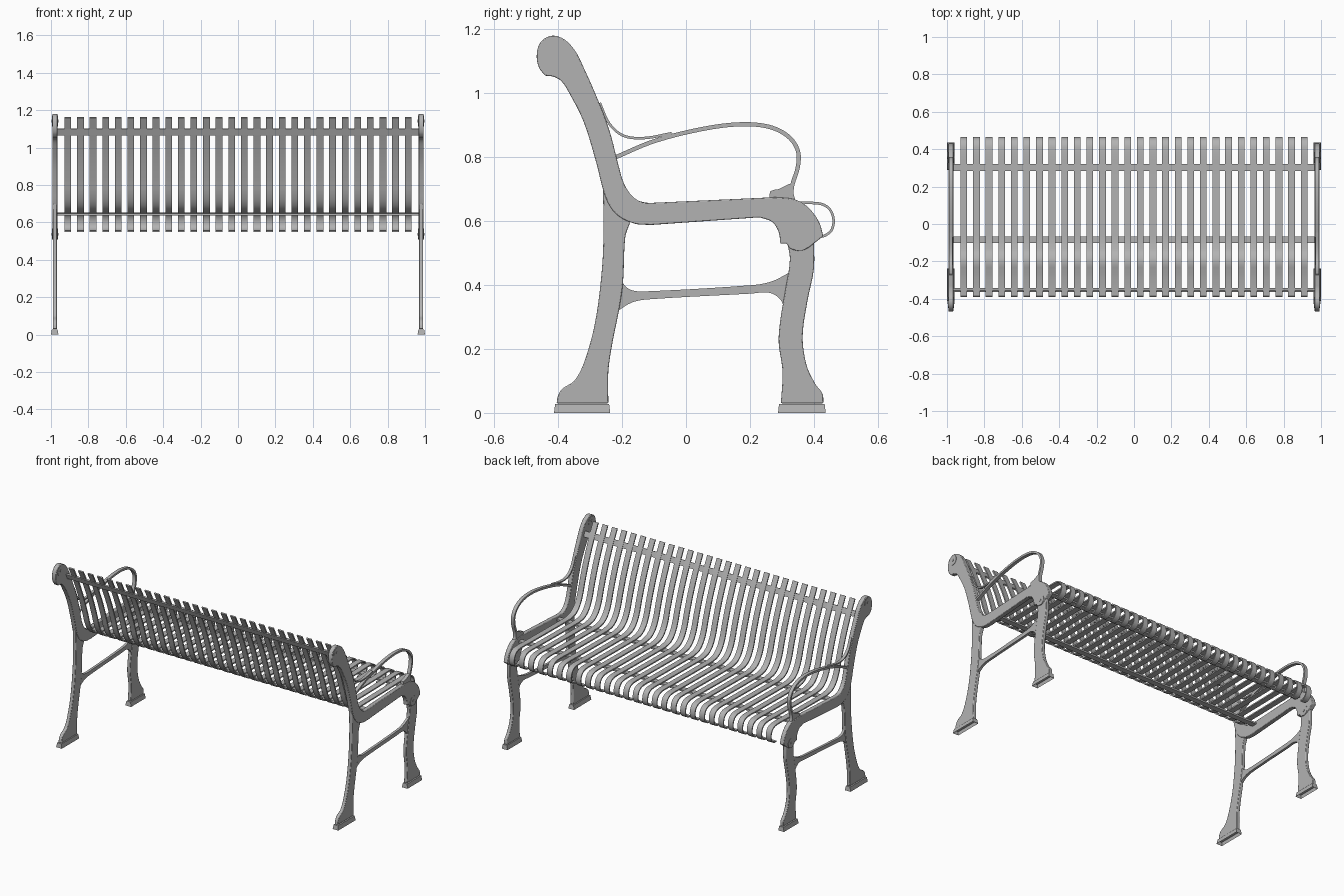
import bpy
import bmesh
import math
from mathutils import Vector, Matrix
from mathutils.geometry import interpolate_bezier

cube = bpy.data.objects.get("Cube")
if cube:
    bpy.data.objects.remove(cube, do_unlink=True)

metal = bpy.data.materials.new("grey metal")
metal.use_nodes = True
grey = (0.45, 0.45, 0.45, 1)
metal.diffuse_color = grey
for node in metal.node_tree.nodes:
    if node.type == 'BSDF_PRINCIPLED':
        node.inputs["Base Color"].default_value = grey


def finish(name, bm, mirror=True, bevel=0):
    bmesh.ops.recalc_face_normals(bm, faces=bm.faces)
    mesh = bpy.data.meshes.new(name)
    bm.to_mesh(mesh)
    bm.free()
    mesh.materials.append(metal)
    obj = bpy.data.objects.new(name, mesh)
    bpy.context.collection.objects.link(obj)
    if bevel:
        mod = obj.modifiers.new("edge softening", 'BEVEL')
        mod.width = bevel
        mod.segments = 2
        mod.limit_method = 'ANGLE'
        mod.angle_limit = math.radians(60)
    if mirror:
        obj.modifiers.new("other side", 'MIRROR')
    bpy.ops.object.select_all(action='DESELECT')
    obj.select_set(True)
    bpy.context.view_layer.objects.active = obj
    bpy.ops.object.shade_smooth_by_angle(angle=math.radians(35))
    return obj


def smooth(points, steps=5):
    """Smooth curve through (y, z) points given in hundredths."""
    p = [Vector((a / 100, b / 100)) for a, b in points]
    out = [p[0]]
    for i in range(len(p) - 1):
        before, after = p[max(i - 1, 0)], p[min(i + 2, len(p) - 1)]
        span = (p[i + 1] - p[i]).length
        t0 = (p[i + 1] - before).normalized() * span / 3
        t1 = (after - p[i]).normalized() * span / 3
        out += interpolate_bezier(p[i], p[i] + t0, p[i + 1] - t1, p[i + 1], steps + 1)[1:]
    return out


def plate(bm, outline, x0, x1):
    """Extrude a closed (y, z) outline from x0 to x1."""
    face = bm.faces.new([bm.verts.new((x0, y, z)) for y, z in outline])
    ext = bmesh.ops.extrude_face_region(bm, geom=[face])
    verts = [v for v in ext["geom"] if isinstance(v, bmesh.types.BMVert)]
    bmesh.ops.translate(bm, verts=verts, vec=(x1 - x0, 0, 0))


def ribbon(bm, path, thick, x0, x1):
    """Strip of constant thickness following a (y, z) path."""
    left, right = [], []
    for i, p in enumerate(path):
        d = (path[min(i + 1, len(path) - 1)] - path[max(i - 1, 0)]).normalized()
        n = Vector((-d.y, d.x)) * thick / 2
        left.append(p + n)
        right.append(p - n)
    rings = []
    for i in range(len(path)):
        rings.append([bm.verts.new((x, *q)) for x, q in
                      ((x0, left[i]), (x1, left[i]), (x1, right[i]), (x0, right[i]))])
    for a, b in zip(rings, rings[1:]):
        for k in range(4):
            m = (k + 1) % 4
            bm.faces.new((a[k], a[m], b[m], b[k]))
    bm.faces.new(rings[0])
    bm.faces.new(rings[-1])


# Scrolled side rail: back post and seat rail in one casting
scroll = [(-44, 105.5), (-46, 108), (-46.7, 112), (-45.5, 116), (-42, 118), (-38, 116.8),
          (-34.5, 113), (-32, 108), (-28, 99), (-24, 88.5), (-21, 77), (-19.5, 72),
          (-17, 68), (-14, 66), (-11, 65.7)]
front_roll = [(28, 67.5), (34, 66.8), (38, 64.5), (41.5, 60), (43, 55.3)]
under_roll = [(43, 55.3), (40, 53), (38, 51.5), (35.5, 50.7), (32.5, 51.5), (31.5, 53)]
underside = [(29.5, 53), (29, 56.5), (27, 59.7), (23, 61.2)]
rear_curve = [(-11, 58.8), (-16, 59.2), (-21, 61.5), (-24, 65), (-26, 70), (-28, 78),
              (-32, 91), (-36.5, 100), (-39, 103.8), (-41.5, 105.2), (-44, 105.5)]
outline = (smooth(scroll) + smooth(front_roll) + smooth(under_roll)[1:]
           + smooth(underside) + smooth(rear_curve)[:-1])
bm = bmesh.new()
plate(bm, outline, 0.965, 0.993)
finish("side_rail", bm, bevel=0.003)

# Back leg
rear_edge = [(-26, 70), (-25.8, 58), (-26.3, 45), (-28.5, 28), (-32, 15.5), (-35, 10),
             (-38.5, 7.7), (-40, 5.5), (-40.5, 3)]
inner_edge = [(-24.3, 3), (-24.3, 13), (-23, 22), (-21, 32), (-19.7, 41), (-19, 55),
              (-17.5, 59.5)]
bm = bmesh.new()
plate(bm, smooth(rear_edge) + smooth(inner_edge), 0.968, 0.99)
finish("back_leg", bm, bevel=0.003)

# Front leg
inner_edge = [(31.5, 54), (32.5, 48), (31, 38), (29.5, 29), (29, 22), (30.2, 13), (29.7, 3)]
outer_edge = [(43, 3), (42.7, 6), (40.5, 9), (37.7, 15), (36.5, 24), (38, 35), (40, 45),
              (40, 54)]
bm = bmesh.new()
plate(bm, smooth(inner_edge) + smooth(outer_edge), 0.968, 0.99)
finish("front_leg", bm, bevel=0.003)

# Stretcher between the legs, flared at its ends
top_edge = [(-20.5, 43), (-19.3, 40), (-17, 38.4), (-13, 38), (21, 40), (27, 41.2), (32.5, 44)]
low_edge = [(31, 32), (29.5, 35.5), (26, 37.6), (20, 37.3), (-12, 35.5), (-17, 34.5), (-22, 31.5)]
bm = bmesh.new()
plate(bm, smooth(top_edge) + smooth(low_edge), 0.971, 0.987)
finish("leg_stretcher", bm)

# Hollow tapered feet
for name, y0, y1 in (("back_foot", -0.413, -0.237), ("front_foot", 0.288, 0.437)):
    bm = bmesh.new()
    bmesh.ops.create_cube(bm, size=1)
    bmesh.ops.scale(bm, verts=bm.verts, vec=(0.04, y1 - y0, 0.028))
    bmesh.ops.translate(bm, verts=bm.verts, vec=(0.98, (y0 + y1) / 2, 0.014))
    top = [v for v in bm.verts if v.co.z > 0.02]
    bmesh.ops.scale(bm, verts=top, vec=(0.75, 0.96, 1),
                    space=Matrix.Translation((-0.98, -(y0 + y1) / 2, 0)))
    base = [f for f in bm.faces if f.normal.z < -0.9]
    bmesh.ops.inset_region(bm, faces=base, thickness=0.006)
    bmesh.ops.translate(bm, verts=base[0].verts, vec=(0, 0, 0.02))
    finish(name, bm)

# Armrest loop, its scroll, and the mounting block on the rail
arm = [(-22, 80), (-10, 85), (5, 88.8), (17, 90.3), (26, 89.5), (32, 86.5), (35, 82),
       (35, 77), (33.2, 71), (33, 67)]
curl = [(-27, 97), (-24, 90.5), (-19.5, 86.7), (-13, 86), (-4.5, 87.5)]
block = [(26.3, 66.5), (26.3, 69.3), (29, 70), (32, 71.5), (33.6, 71.5), (33.5, 69), (34.5, 66)]
bm = bmesh.new()
ribbon(bm, smooth(arm, 7), 0.013, 0.968, 0.99)
ribbon(bm, smooth(curl, 7), 0.008, 0.97, 0.988)
plate(bm, smooth(block, 2), 0.968, 0.99)
finish("armrest", bm)

# Round bosses with bolt heads on the scrolls
for name, y, z in (("back_boss", -0.42, 1.142), ("front_boss", 0.355, 0.537)):
    bm = bmesh.new()
    for radius, depth in ((0.03, 0.032), (0.007, 0.036)):
        place = Matrix.Translation((0.979, y, z)) @ Matrix.Rotation(math.pi / 2, 4, 'Y')
        bmesh.ops.create_cone(bm, cap_ends=True, segments=32, radius1=radius,
                              radius2=radius, depth=depth, matrix=place)
    finish(name, bm)

# Bent slats running from the top of the back to the curled front edge
back = [(-38.8, 116), (-34.3, 107), (-29, 94.5), (-25, 83), (-22.5, 75), (-19.5, 69.5),
        (-15.5, 66.2), (-10, 65)]
seat = [(-10, 65), (10, 65.2), (30, 65.5), (41, 65.6), (44.5, 64.2), (46.1, 61), (45.7, 57.5),
        (43.5, 55.5), (41, 55.2)]
path = smooth(back) + smooth(seat)[1:]
count = 28
bm = bmesh.new()
for i in range(count):
    x = -0.91 + 1.82 * i / (count - 1)
    ribbon(bm, path, 0.008, x - 0.018, x + 0.018)
finish("slats", bm, mirror=False)

# Flat cross bars behind the back and under the seat
bars = (("back_bar", (-36, 110), (-34.6, 106.7)),
        ("rear_seat_bar", (-10.2, 64.1), (-6.6, 64.1)),
        ("front_seat_bar", (28.4, 64.6), (32, 64.7)))
for name, a, b in bars:
    bm = bmesh.new()
    ribbon(bm, smooth([a, b], 1), 0.01, -0.97, 0.97)
    finish(name, bm, mirror=False)
